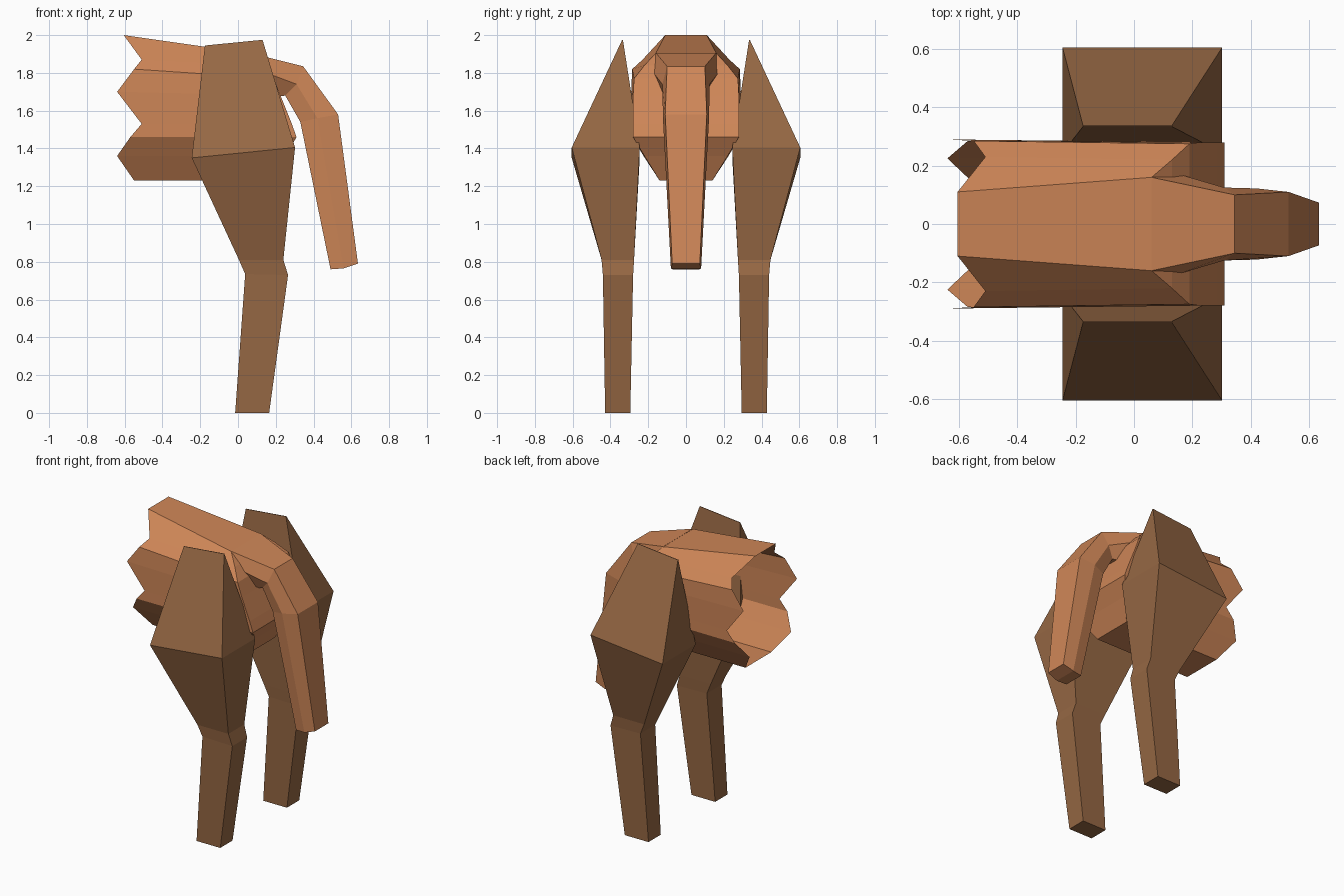
import bpy
import bmesh

cube = bpy.data.objects.get("Cube")
if cube:
    bpy.data.objects.remove(cube, do_unlink=True)


def make_material(name, rgb):
    mat = bpy.data.materials.new(name)
    mat.use_nodes = True
    color = (*rgb, 1.0)
    mat.diffuse_color = color
    bsdf = next(n for n in mat.node_tree.nodes if n.type == "BSDF_PRINCIPLED")
    bsdf.inputs["Base Color"].default_value = color
    bsdf.inputs["Roughness"].default_value = 0.9
    return mat


def finish(name, bm, mat, flip=False):
    """Turn a bmesh into a flat shaded object."""
    bmesh.ops.recalc_face_normals(bm, faces=bm.faces)
    if flip:
        bmesh.ops.reverse_faces(bm, faces=bm.faces)
    mesh = bpy.data.meshes.new(name)
    bm.to_mesh(mesh)
    bm.free()
    mesh.materials.append(mat)
    obj = bpy.data.objects.new(name, mesh)
    bpy.context.collection.objects.link(obj)
    return obj


def bridge(bm, rings):
    """Join neighbouring closed rings with quads."""
    for a, b in zip(rings, rings[1:]):
        n = len(a)
        for i in range(n):
            j = (i + 1) % n
            bm.faces.new((a[i], a[j], b[j], b[i]))


def symmetric_loft(name, half_rings, mat):
    """Loft rings given as +y halves (top to bottom), close the last one."""
    bm = bmesh.new()
    rings = []
    for half in half_rings:
        mirrored = [(x, -y, z) for x, y, z in reversed(half)]
        rings.append([bm.verts.new(p) for p in half + mirrored])
    bridge(bm, rings)
    end = rings[-1]
    n = len(end)
    for i in range(n // 2 - 1):
        bm.faces.new((end[i], end[i + 1], end[n - 2 - i], end[n - 1 - i]))
    return finish(name, bm, mat)


def leg(name, side, mat):
    """Four-sided leg; each level is (x, z) back, (x, z) front, inner y, outer y."""
    levels = [
        ((-0.175, 1.945), (0.13, 1.975), 0.334, 0.338),
        ((-0.245, 1.35), (0.302, 1.405), 0.245, 0.605),
        ((0.005, 0.81), (0.24, 0.81), 0.275, 0.447),
        ((0.038, 0.735), (0.265, 0.73), 0.28, 0.44),
        ((-0.015, 0), (0.165, 0), 0.295, 0.428),
    ]
    bm = bmesh.new()
    rings = []
    for (xa, za), (xb, zb), inner, outer in levels:
        corners = [(xa, inner, za), (xb, inner, zb), (xb, outer, zb), (xa, outer, za)]
        rings.append([bm.verts.new((x, side * y, z)) for x, y, z in corners])
    bridge(bm, rings)
    bm.faces.new(rings[0])
    bm.faces.new(rings[-1])
    return finish(name, bm, mat)


tan = make_material("tan_hide", (0.62, 0.24, 0.096))
brown = make_material("dark_brown_hide", (0.305, 0.137, 0.057))

# Hollow barrel body with a ragged open end and a sloping closed rump
ragged_rim = [
    (-0.605, 0.11, 2.0), (-0.51, 0.23, 1.87), (-0.55, 0.285, 1.82), (-0.64, 0.29, 1.70),
    (-0.51, 0.285, 1.53), (-0.57, 0.285, 1.46), (-0.64, 0.225, 1.36), (-0.55, 0.14, 1.23),
]
rump = [
    (0.06, 0.16, 1.905), (0.13, 0.22, 1.84), (0.19, 0.275, 1.77), (0.225, 0.28, 1.68),
    (0.285, 0.28, 1.53), (0.31, 0.28, 1.46), (0.25, 0.22, 1.36), (0.18, 0.14, 1.23),
]
symmetric_loft("body", [ragged_rim, rump], tan)

# Drooping six-sided tail, each ring listed as top, middle, bottom
symmetric_loft("tail", [
    [(0.06, 0.16, 1.906), (0.15, 0.172, 1.80), (0.18, 0.12, 1.67)],
    [(0.345, 0.10, 1.835), (0.31, 0.125, 1.74), (0.25, 0.09, 1.68)],
    [(0.53, 0.11, 1.58), (0.42, 0.122, 1.56), (0.33, 0.095, 1.54)],
    [(0.635, 0.073, 0.79), (0.56, 0.08, 0.765), (0.49, 0.07, 0.76)],
], tan)

# Pair of legs
for name, side in (("leg_back_side", 1), ("leg_front_side", -1)):
    leg(name, side, brown)
